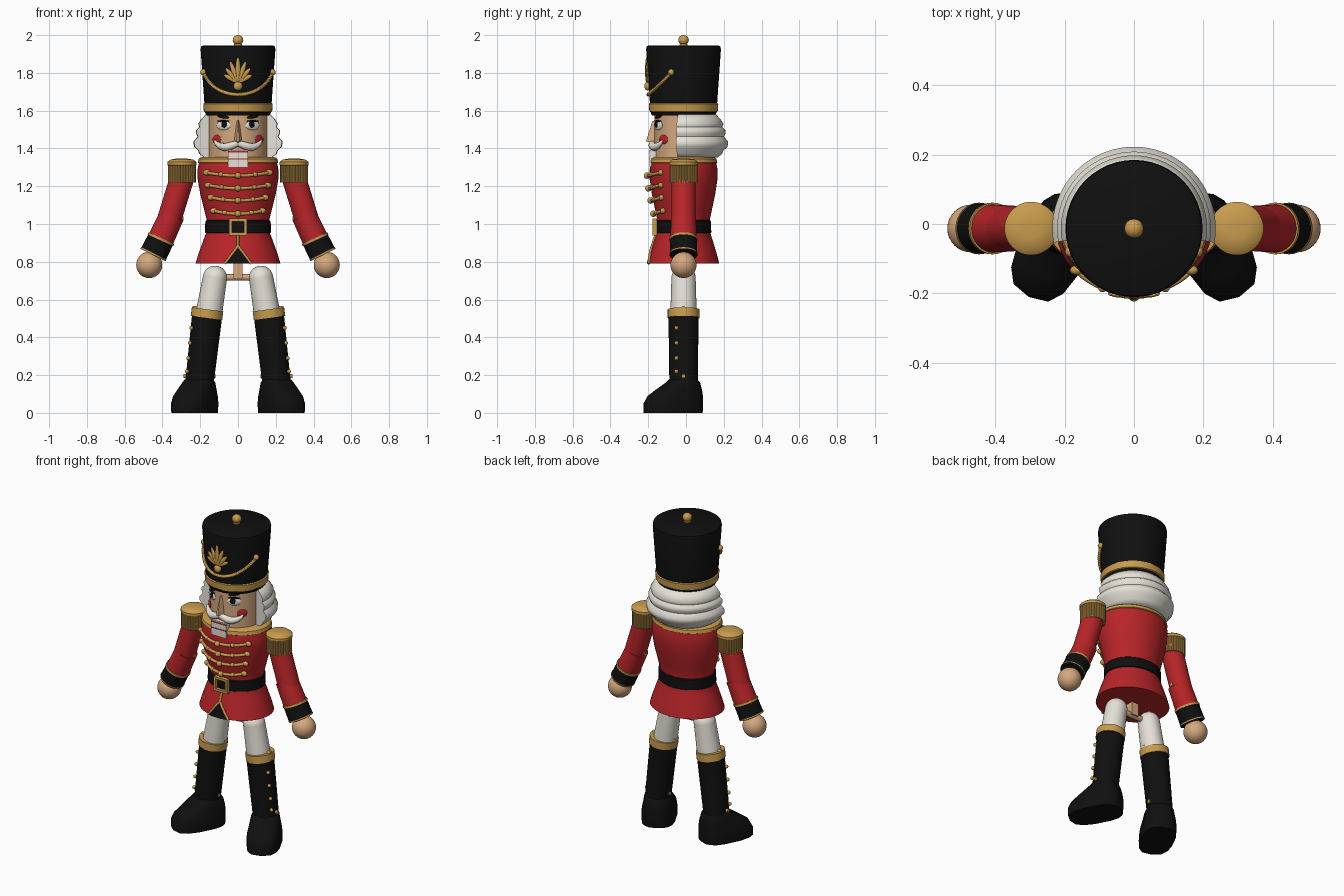
import bpy, bmesh
from math import sin, cos, pi, radians, sqrt, asin, copysign
from mathutils import Matrix, Vector

if "Cube" in bpy.data.objects:
    bpy.data.objects.remove(bpy.data.objects["Cube"])


def material(name, rgb):
    m = bpy.data.materials.new(name)
    m.use_nodes = True
    m.diffuse_color = (*rgb, 1)
    m.node_tree.nodes["Principled BSDF"].inputs["Base Color"].default_value = (*rgb, 1)
    return m


RED = material("coat red", (0.48, 0.018, 0.022))
GOLD = material("gold", (0.58, 0.33, 0.075))
BLACK = material("black", (0.005, 0.005, 0.005))
WOOD = material("wood skin", (0.66, 0.39, 0.21))
WHITE = material("off white", (0.78, 0.75, 0.68))
CY = -0.013  # depth of the body axis


def finish(bm, name, mat, angle=40):
    bmesh.ops.recalc_face_normals(bm, faces=bm.faces)
    me = bpy.data.meshes.new(name)
    bm.to_mesh(me)
    bm.free()
    ob = bpy.data.objects.new(name, me)
    me.materials.append(mat)
    bpy.context.collection.objects.link(ob)
    bpy.ops.object.select_all(action='DESELECT')
    ob.select_set(True)
    bpy.context.view_layer.objects.active = ob
    bpy.ops.object.shade_smooth_by_angle(angle=radians(angle))
    return ob


def ball(bm, p, r, rot=Matrix(), seg=16):
    s = r if isinstance(r, tuple) else (r, r, r)
    m = Matrix.Translation(p) @ rot @ Matrix.Diagonal((*s, 1))
    bmesh.ops.create_uvsphere(bm, u_segments=seg, v_segments=seg // 2 + 2, radius=1, matrix=m)


def rod(bm, p, q, r1, r2=None, seg=32):
    p, q = Vector(p), Vector(q)
    m = Matrix.Translation((p + q) / 2) @ (q - p).to_track_quat('Z', 'Y').to_matrix().to_4x4()
    bmesh.ops.create_cone(bm, cap_ends=True, segments=seg, radius1=r1, radius2=r2 or r1,
                          depth=(q - p).length, matrix=m)


def box(bm, p, size):
    bmesh.ops.create_cube(bm, size=1, matrix=Matrix.Translation(p) @ Matrix.Diagonal((*size, 1)))


def loft(bm, rings):
    loops = [[bm.verts.new(c) for c in ring] for ring in rings]
    for a, b in zip(loops, loops[1:]):
        for i in range(len(a)):
            j = (i + 1) % len(a)
            bm.faces.new((a[i], a[j], b[j], b[i]))
    bm.faces.new(loops[0])
    bm.faces.new(loops[-1])


def lathe(name, mat, prof, x=0, sy=1, seg=48):
    bm = bmesh.new()
    loft(bm, [[(x + r * cos(2 * pi * i / seg), CY + sy * r * sin(2 * pi * i / seg), z)
               for i in range(seg)] for r, z in prof])
    return finish(bm, name, mat)


def cord(name, mat, pts, r, radii=None):
    cu = bpy.data.curves.new(name, 'CURVE')
    cu.dimensions, cu.bevel_depth, cu.bevel_resolution = '3D', r, 3
    cu.use_fill_caps = True
    sp = cu.splines.new('POLY')
    sp.points.add(len(pts) - 1)
    for i, (sp_pt, p) in enumerate(zip(sp.points, pts)):
        sp_pt.co = (*p, 1)
        sp_pt.radius = radii[i] if radii else 1
    cu.materials.append(mat)
    ob = bpy.data.objects.new(name, cu)
    bpy.context.collection.objects.link(ob)


# Coat: body, collar, belt and skirt share an oval lathe
FLAT = 0.84
COAT = [(0.225, 0.79), (0.21, 0.84), (0.185, 0.91), (0.168, 0.955), (0.165, 1.02), (0.18, 1.08),
        (0.2, 1.16), (0.214, 1.24), (0.214, 1.29), (0.205, 1.33)]
lathe("coat", RED, COAT, sy=FLAT)
lathe("collar", GOLD, [(0.2, 1.318), (0.213, 1.325), (0.208, 1.345), (0.19, 1.356)], sy=FLAT)
lathe("belt", BLACK, [(0.168, 0.95), (0.175, 0.955), (0.173, 1.015), (0.166, 1.02)], sy=FLAT)


def coat_point(x, z, off=0.0):
    """Point on the front of the coat."""
    for (r0, z0), (r1, z1) in zip(COAT, COAT[1:]):
        if z0 <= z <= z1:
            r = r0 + (r1 - r0) * (z - z0) / (z1 - z0)
            break
    return Vector((x, CY - FLAT * sqrt(r * r - x * x) - off, z))


# Black skirt opening with gold trim
bm = bmesh.new()
rows = [[bm.verts.new(coat_point((i / 3 - 1) * 0.07 * (1 - k / 6) + 1e-4 * i, 0.79 + k * 0.0155, 0.006))
         for i in range(7)] for k in range(7)]
for a, b in zip(rows, rows[1:]):
    for i in range(6):
        bm.faces.new((a[i], a[i + 1], b[i + 1], b[i]))
finish(bm, "skirt_opening", BLACK)
for s, side in ((-1, "right"), (1, "left")):
    cord(side + "_skirt_trim", GOLD, [coat_point(s * 0.07 * (1 - k / 6), 0.79 + k * 0.0155, 0.004)
                                      for k in range(7)], 0.007)
cord("skirt_front_trim", GOLD, [coat_point(0, z, 0.003) for z in (0.88, 0.91, 0.954)], 0.007)

# Belt buckle
bm = bmesh.new()
for s in (-1, 1):
    box(bm, (s * 0.04, -0.166, 0.984), (0.014, 0.024, 0.088))
    box(bm, (0, -0.166, 0.984 + s * 0.037), (0.08, 0.024, 0.014))
finish(bm, "belt_buckle", GOLD)

# Chest frogging
knots = bmesh.new()
for row, (z, w) in enumerate(((1.272, 0.165), (1.205, 0.157), (1.14, 0.143), (1.07, 0.128))):
    path = [(w * t / 8, z - 0.016 * (1 - (t / 8) ** 2)) for t in range(-8, 9)]
    cord(f"chest_cord_{row + 1}", GOLD, [coat_point(x, h, 0.006) for x, h in path], 0.009)
    ball(knots, coat_point(0, z - 0.016, 0.014), 0.017)
    for s in (-1, 1):
        ball(knots, coat_point(s * w, z, 0.006), (0.02, 0.014, 0.016))
        ball(knots, coat_point(s * w * 0.55, z - 0.01, 0.008), 0.013)
finish(knots, "chest_knots", GOLD)

# Head and hat
lathe("head", WOOD, [(0.145, 1.335), (0.155, 1.345), (0.155, 1.6)])
lathe("hat", BLACK, [(0.168, 1.575), (0.174, 1.59), (0.178, 1.64), (0.198, 1.925), (0.195, 1.94), (0.185, 1.946)])
lathe("hat_band", GOLD, [(0.174, 1.592), (0.181, 1.596), (0.184, 1.636), (0.177, 1.641)])
lathe("hat_knob_base", GOLD, [(0.022, 1.94), (0.02, 1.952), (0.01, 1.956), (0.01, 1.965)], seg=24)
bm = bmesh.new()
ball(bm, (0, CY, 1.974), (0.028, 0.028, 0.026))
finish(bm, "hat_knob", GOLD)


def around(t, z, r):
    return Vector((r * sin(t), CY - r * cos(t), z))


# Hat rope with end rosettes, and the leaf emblem
bm = bmesh.new()
N = 26
for i in range(-N, N + 1):
    k = i / N
    slope = Matrix.Rotation(radians(70) * k, 4, 'Z') @ Matrix.Rotation(-k * 0.85 + 0.5, 4, 'Y')
    z = 1.685 + 0.115 * k * k
    ball(bm, around(radians(70) * k, z, 0.186 + 0.008 * k * k), (0.013, 0.01, 0.009), slope, seg=8)
for s in (-1, 1):
    ball(bm, around(s * radians(70), 1.803, 0.194), 0.017)
finish(bm, "hat_rope", GOLD)
bm = bmesh.new()
for i in range(-3, 4):
    a = i * 0.36
    n = 0.066 - 0.008 * abs(i)
    c = Vector((sin(a) * n, -0.203 - 0.002 * (3 - abs(i)), 1.75 + cos(a) * n))
    ball(bm, c, (0.013, 0.008, n), Matrix.Rotation(a, 4, 'Y'))
ball(bm, (0, -0.204, 1.73), (0.024, 0.016, 0.024))
finish(bm, "hat_emblem", GOLD)

# Hair: wavy roll swept round the back of the head
wave = [(0.14, 1.35), (0.18, 1.352), (0.205, 1.372), (0.212, 1.39), (0.233, 1.41), (0.236, 1.437),
        (0.214, 1.462), (0.222, 1.48), (0.222, 1.497), (0.205, 1.513), (0.211, 1.53), (0.195, 1.556),
        (0.172, 1.58), (0.14, 1.58)]
bm = bmesh.new()
arc = [radians(-10 + 5 * i) for i in range(41)]
loft(bm, [[(r * cos(a), CY + r * sin(a), z) for r, z in wave] for a in arc])
finish(bm, "hair", WHITE, 60)

# Face: plates and shapes placed on the head cylinder


def face_spots(name, mat, x, z, size, off=0.0, tilt=0.0):
    bm = bmesh.new()
    for s in (-1, 1):
        t = s * asin(x / 0.155)
        rot = Matrix.Rotation(t, 4, 'Z') @ Matrix.Rotation(s * tilt, 4, 'Y')
        ball(bm, around(t, z, 0.155 + off), size, rot)
    finish(bm, name, mat)


face_spots("eyes", WHITE, 0.077, 1.522, (0.043, 0.009, 0.025))
face_spots("pupils", BLACK, 0.07, 1.526, (0.018, 0.006, 0.018), 0.006)
face_spots("upper_lids", BLACK, 0.077, 1.545, (0.036, 0.008, 0.005), 0.002)
face_spots("eyebrows", BLACK, 0.078, 1.568, (0.036, 0.009, 0.009), 0.001, -0.15)
face_spots("cheeks", RED, 0.113, 1.447, (0.032, 0.007, 0.024))
bm = bmesh.new()
for p in ((-0.01, -0.155, 1.55), (0.01, -0.155, 1.55), (-0.027, -0.15, 1.425), (0.027, -0.15, 1.425),
          (-0.007, -0.212, 1.437), (0.007, -0.212, 1.437), (0, -0.178, 1.545)):
    bm.verts.new(p)
bmesh.ops.convex_hull(bm, input=bm.verts)
finish(bm, "nose", WOOD)
for s, side in ((-1, "right"), (1, "left")):
    tip = [(0, 1.427), (0.022, 1.419), (0.045, 1.41), (0.068, 1.407), (0.09, 1.414), (0.107, 1.428), (0.116, 1.443)]
    cord(side + "_moustache", WHITE, [around(s * asin(x / 0.155), z, 0.168) for x, z in tip], 0.022,
         [0.7, 0.9, 1, 0.95, 0.75, 0.5, 0.2])
bm = bmesh.new()
box(bm, (0, -0.155, 1.347), (0.104, 0.076, 0.092))
finish(bm, "jaw", WHITE)
bm = bmesh.new()
box(bm, (0, -0.193, 1.344), (0.104, 0.004, 0.006))
box(bm, (0, -0.193, 1.382), (0.104, 0.004, 0.008))
finish(bm, "mouth_lines", RED)

# Hip dowel
bm = bmesh.new()
box(bm, (0, CY, 0.755), (0.05, 0.05, 0.09))
rod(bm, (-0.13, CY, 0.717), (0.13, CY, 0.717), 0.017)
finish(bm, "hip_joint", WOOD)

# Limbs, built once for each side
for s, side in ((-1, "right_"), (1, "left_")):
    def at(x, z):
        return Vector((s * x, CY, z))

    def rods(name, mat, *parts):
        bm = bmesh.new()
        for p, q, r1, r2 in parts:
            rod(bm, at(*p), at(*q), r1, r2)
        return finish(bm, side + name, mat)

    # Shoulder epaulette
    lathe(side + "epaulette", GOLD, [(0.07, 1.307), (0.077, 1.312), (0.077, 1.328), (0.06, 1.341), (0.03, 1.346)], x=s * 0.297)
    bm = bmesh.new()
    rod(bm, at(0.297, 1.23), at(0.297, 1.315), 0.062)
    for i in range(28):
        a = 2 * pi * i / 28
        c = at(0.297, 1.22) + Vector((cos(a), sin(a), 0)) * 0.067
        rod(bm, c, c + Vector((0, 0, 0.095)), 0.0075, seg=8)
    finish(bm, side + "epaulette_fringe", GOLD)

    # Arm
    rods("upper_arm", RED, ((0.285, 1.28), (0.365, 1.02), 0.064, 0.064))
    rods("forearm", RED, ((0.35, 1.045), (0.415, 0.905), 0.066, 0.07))
    rods("cuff", BLACK, ((0.408, 0.92), (0.45, 0.836), 0.071, 0.073))
    rods("cuff_trim", GOLD, ((0.406, 0.925), (0.411, 0.914), 0.0745, 0.0745),
         ((0.446, 0.844), (0.449, 0.838), 0.0745, 0.0745))
    bm = bmesh.new()
    ball(bm, at(0.47, 0.783), 0.069, seg=32)
    finish(bm, side + "hand", WOOD)

    # Leg with rounded hip
    bm = bmesh.new()
    rod(bm, at(0.155, 0.52), at(0.122, 0.715), 0.07, 0.064)
    ball(bm, at(0.122, 0.715), 0.064, seg=32)
    finish(bm, side + "leg", WHITE)

    # Boot shaft, top band, buttons and joint pins
    rods("boot_shaft", BLACK, ((0.205, 0.15), (0.163, 0.52), 0.075, 0.08))
    rods("boot_band", GOLD, ((0.167, 0.503), (0.161, 0.548), 0.084, 0.084))
    bm = bmesh.new()
    for z in (0.45, 0.37, 0.29, 0.22):
        ball(bm, at(0.242 + (0.5 - z) * 0.1, z) + Vector((0, -0.038, 0)), 0.011, seg=10)
    for (x, z, w) in ((0.204, 0.195, 0.085), (0.16, 0.555, 0.08), (0.357, 1.03, 0.068)):
        rod(bm, at(x - w, z), at(x + w, z), 0.011, seg=16)
    finish(bm, side + "buttons_and_pins", GOLD)

    # Shoe turned outwards, stacked from plan outlines
    levels = [(0, 0.222, 0.098, 0.096), (0.05, 0.222, 0.1, 0.098), (0.088, 0.2, 0.1, 0.094),
              (0.122, 0.15, 0.096, 0.087), (0.16, 0.088, 0.086, 0.081), (0.178, 0.07, 0.07, 0.07)]
    turn = Matrix.Translation(at(0.203, 0)) @ Matrix.Rotation(s * radians(27), 4, 'Z')
    rings = []
    for z, toe, heel, w in levels:
        ring = []
        for i in range(16):
            u, v = cos(pi * i / 8), sin(pi * i / 8)
            along = (toe if u > 0 else heel) * copysign(abs(u) ** 0.8, u)
            ring.append(turn @ Vector((w * (1 + 0.14 * u) * copysign(abs(v) ** 0.7, v), -along, z)))
        rings.append(ring)
    bm = bmesh.new()
    loft(bm, rings)
    finish(bm, side + "shoe", BLACK)
